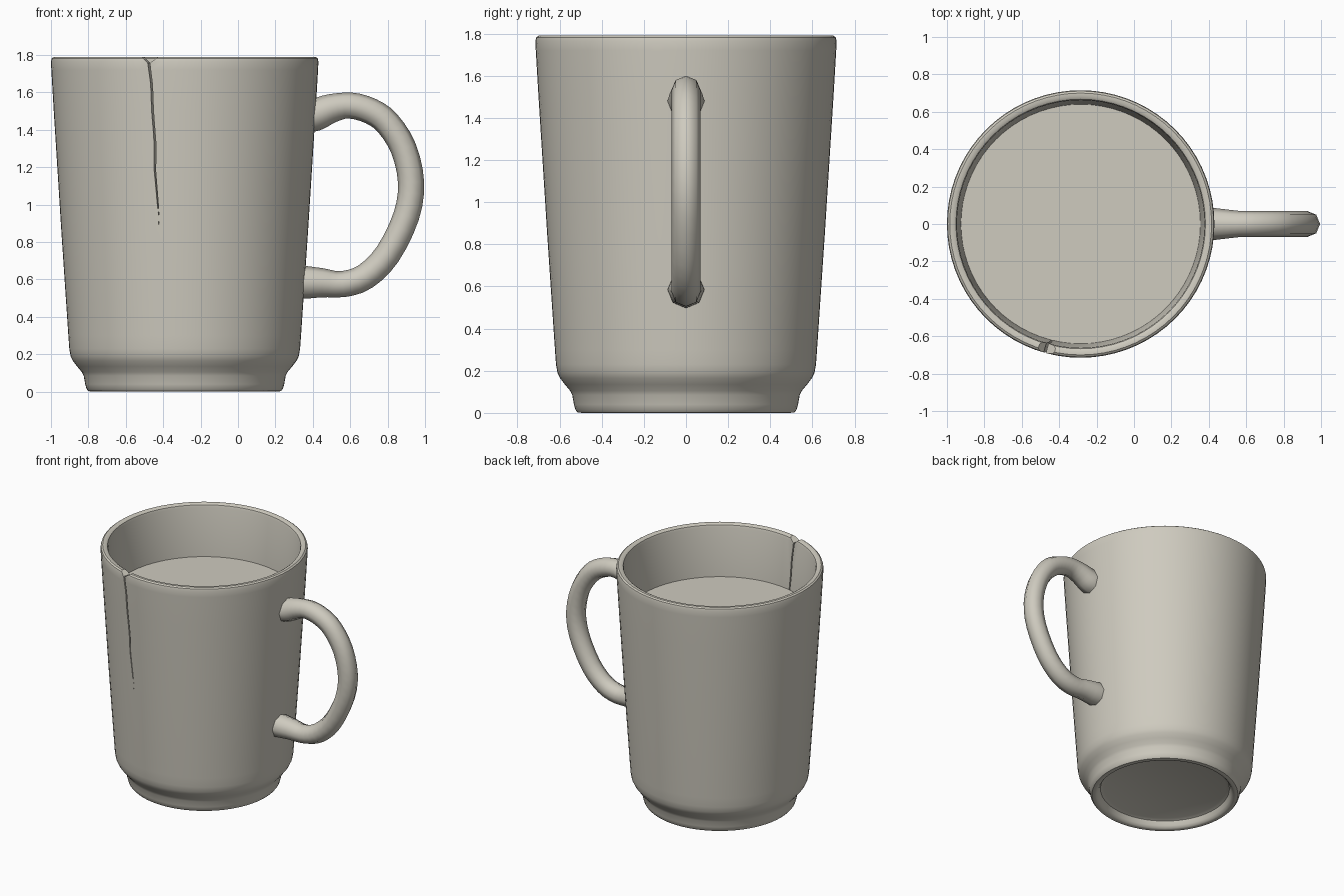
import bpy, bmesh, math
from mathutils import Vector

AXIS_X = -0.285      # mug axis
SEGMENTS = 72

if "Cube" in bpy.data.objects:
    bpy.data.objects.remove(bpy.data.objects["Cube"])

glaze = bpy.data.materials.new("warm grey ceramic")
glaze.use_nodes = True
COLOUR = (0.62, 0.595, 0.52, 1)
glaze.diffuse_color = COLOUR
glaze.node_tree.nodes["Principled BSDF"].inputs["Base Color"].default_value = COLOUR


def make_object(name, bm):
    bmesh.ops.recalc_face_normals(bm, faces=bm.faces)
    mesh = bpy.data.meshes.new(name)
    bm.to_mesh(mesh)
    bm.free()
    mesh.materials.append(glaze)
    obj = bpy.data.objects.new(name, mesh)
    bpy.context.collection.objects.link(obj)
    return obj


def smooth(obj, degrees=35):
    bpy.ops.object.select_all(action='DESELECT')
    obj.select_set(True)
    bpy.context.view_layer.objects.active = obj
    bpy.ops.object.shade_smooth_by_angle(angle=math.radians(degrees))


def bridge(bm, rings):
    """Join consecutive vertex rings with quads."""
    for a, b in zip(rings, rings[1:]):
        n = len(a)
        for i in range(n):
            j = (i + 1) % n
            bm.faces.new((a[i], a[j], b[j], b[i]))


def loft(name, rings):
    """Closed solid through rings of points, capped at both ends."""
    bm = bmesh.new()
    verts = [[bm.verts.new(p) for p in ring] for ring in rings]
    bridge(bm, verts)
    bm.faces.new(verts[0])
    bm.faces.new(verts[-1])
    return make_object(name, bm)


def circle(radius, z):
    step = math.tau / SEGMENTS
    return [Vector((AXIS_X + radius * math.cos(i * step),
                    radius * math.sin(i * step), z)) for i in range(SEGMENTS)]


# Mug body: recessed base, foot, tapered wall, rounded rim, hollow inside
profile = [(0.43, 0.06), (0.455, 0.05), (0.468, 0.02), (0.48, 0.005), (0.495, 0),
           (0.515, 0.003), (0.525, 0.015), (0.532, 0.04), (0.54, 0.085),
           (0.55, 0.105), (0.575, 0.135), (0.598, 0.165), (0.61, 0.19),
           (0.617, 0.23), (0.622, 0.3), (0.659, 0.85), (0.70, 1.5),
           (0.713, 1.72), (0.715, 1.765), (0.711, 1.782), (0.70, 1.79),
           (0.68, 1.79), (0.667, 1.782), (0.662, 1.765), (0.64, 1.4),
           (0.565, 0.2), (0.52, 0.13)]
body = loft("mug_body", [circle(r, z) for r, z in profile])

# Crack: a thin wedge following a wandering line, opening to a notch at the rim
def cut_crack(points):
    rings = []
    for x, z, half, depth in points:
        ring = []
        for side, scale in ((-1, 1.08), (1, 1.08), (1, depth), (-1, depth)):
            local = x + side * half - AXIS_X
            y = -math.sqrt(0.49 - local * local)
            ring.append(Vector((AXIS_X + local * scale, y * scale, z)))
        rings.append(ring)
    cutter = loft("crack_cutter", rings)
    cutter.hide_render = True
    mod = body.modifiers.new("crack", 'BOOLEAN')
    mod.operation = 'DIFFERENCE'
    mod.solver = 'EXACT'
    mod.object = cutter
    bpy.context.view_layer.objects.active = body
    bpy.ops.object.modifier_apply(modifier=mod.name)
    bpy.data.objects.remove(cutter)


cut_crack([(-0.47, 1.83, 0.09, 0.85), (-0.473, 1.757, 0.006, 0.85),
           (-0.46, 1.64, 0.005, 0.85), (-0.457, 1.5, 0.005, 0.85),
           (-0.446, 1.32, 0.005, 0.92), (-0.449, 1.18, 0.004, 0.92),
           (-0.434, 0.98, 0.003, 0.92)])
for z in (0.96, 0.91):
    cut_crack([(-0.432, z, 0.002, 0.92), (-0.431, z - 0.015, 0.002, 0.92)])
smooth(body)

# Drink surface
bm = bmesh.new()
bm.faces.new([bm.verts.new(p) for p in circle(0.641, 1.4)])
make_object("drink_surface", bm)

# Handle: eight-sided tube swept along a smooth path, flared where it joins
path = [Vector(p) for p in (
    (0.385, 1.475), (0.43, 1.487), (0.5, 1.515), (0.6, 1.53), (0.71, 1.5),
    (0.8, 1.435), (0.885, 1.3), (0.925, 1.12), (0.9, 0.94), (0.8, 0.735),
    (0.68, 0.615), (0.56, 0.575), (0.45, 0.582), (0.335, 0.585))]


def spline(pts, steps=3):
    """Catmull-Rom refinement of a path."""
    pts = [pts[0] * 2 - pts[1]] + pts + [pts[-1] * 2 - pts[-2]]
    out = []
    for a, b, c, d in zip(pts, pts[1:], pts[2:], pts[3:]):
        for k in range(steps):
            t = k / steps
            out.append((b * 2 + (c - a) * t + (a * 2 - b * 5 + c * 4 - d) * t ** 2
                        + (b * 3 - a - c * 3 + d) * t ** 3) / 2)
    return out + [pts[-2]]


centres = spline(path)
rings = []
for i, c in enumerate(centres):
    tangent = (centres[min(i + 1, len(centres) - 1)] - centres[max(i - 1, 0)]).normalized()
    outward = Vector((-tangent.y, tangent.x))
    gap = min((c - centres[0]).length, (c - centres[-1]).length)
    radius = 0.07 + 0.018 * max(0, 1 - max(0, gap - 0.025) / 0.16)
    ring = []
    for k in range(8):
        a = math.tau * k / 8
        p = c + outward * (radius * math.cos(a))
        ring.append(Vector((p.x, radius * math.sin(a), p.y)))
    rings.append(ring)
handle = loft("handle", rings)
smooth(handle, 60)
